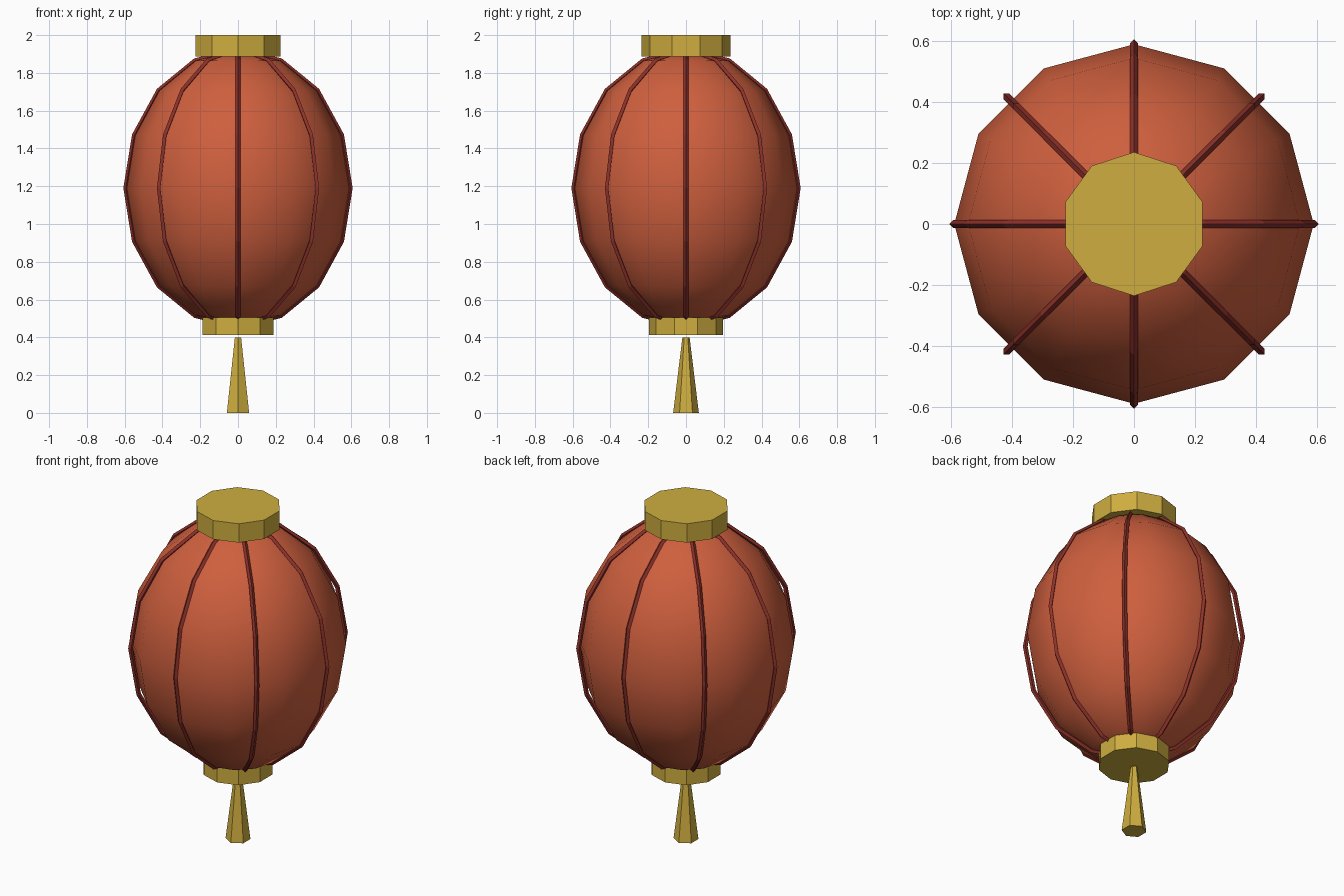
import bpy
import math

if "Cube" in bpy.data.objects:
    bpy.data.objects.remove(bpy.data.objects["Cube"])

CENTRE_Z, RADIUS, HALF_H = 1.19, 0.59, 0.73
RIB_RADIUS = 0.594


def material(name, rgb):
    m = bpy.data.materials.new(name)
    m.diffuse_color = (*rgb, 1)
    m.use_nodes = True
    m.node_tree.nodes["Principled BSDF"].inputs["Base Color"].default_value = m.diffuse_color
    return m


paper = material("red paper", (0.62, 0.115, 0.048))
dark = material("dark red", (0.27, 0.03, 0.022))
gold = material("gold", (0.62, 0.42, 0.05))


def finish(name, mat):
    ob = bpy.context.object
    ob.name = name
    ob.data.materials.append(mat)
    return ob


def prism(name, sides, r_bottom, r_top, z0, z1):
    # primitive cones start with a vertex on the y axis
    bpy.ops.mesh.primitive_cone_add(vertices=sides, radius1=r_bottom, radius2=r_top,
                                    depth=z1 - z0, location=(0, 0, (z0 + z1) / 2))
    return finish(name, gold)


# Paper body: stretched smooth globe
bpy.ops.mesh.primitive_uv_sphere_add(segments=12, ring_count=8, radius=1,
                                     location=(0, 0, CENTRE_Z))
body = finish("paper_body", paper)
body.scale = (RADIUS, RADIUS, HALF_H)
bpy.ops.object.transform_apply(location=False, rotation=False, scale=True)
bpy.ops.object.shade_smooth()

# Eight ribs: diamond-section bars that follow the globe from pole to pole
STEPS, HALF_W = 8, 0.013
for i in range(8):
    turn = i * math.pi / 4
    verts, faces = [], []
    for k in range(STEPS + 1):
        a = -math.pi / 2 + math.pi * k / STEPS
        nr, nz = math.cos(a), math.sin(a)
        r, z = RIB_RADIUS * nr, CENTRE_Z + HALF_H * nz
        for out, side in ((1, 0), (0, 1), (-1, 0), (0, -1)):
            rr, t = r + out * HALF_W * nr, side * HALF_W
            verts.append((rr * math.cos(turn) - t * math.sin(turn),
                          rr * math.sin(turn) + t * math.cos(turn),
                          z + out * HALF_W * nz))
    for k in range(STEPS):
        for j in range(4):
            n = (j + 1) % 4
            faces.append((k * 4 + j, k * 4 + n, k * 4 + 4 + n, k * 4 + 4 + j))
    faces += [(3, 2, 1, 0), tuple(STEPS * 4 + j for j in range(4))]
    mesh = bpy.data.meshes.new("rib")
    mesh.from_pydata(verts, [], faces)
    mesh.materials.append(dark)
    bpy.context.collection.objects.link(bpy.data.objects.new(f"rib_{i + 1}", mesh))

# Gold caps and tassel
prism("top_cap", 10, 0.236, 0.236, 1.887, 2.0)
prism("bottom_cap", 10, 0.197, 0.197, 0.412, 0.505)
prism("tassel", 6, 0.068, 0.019, 0.0, 0.4)
